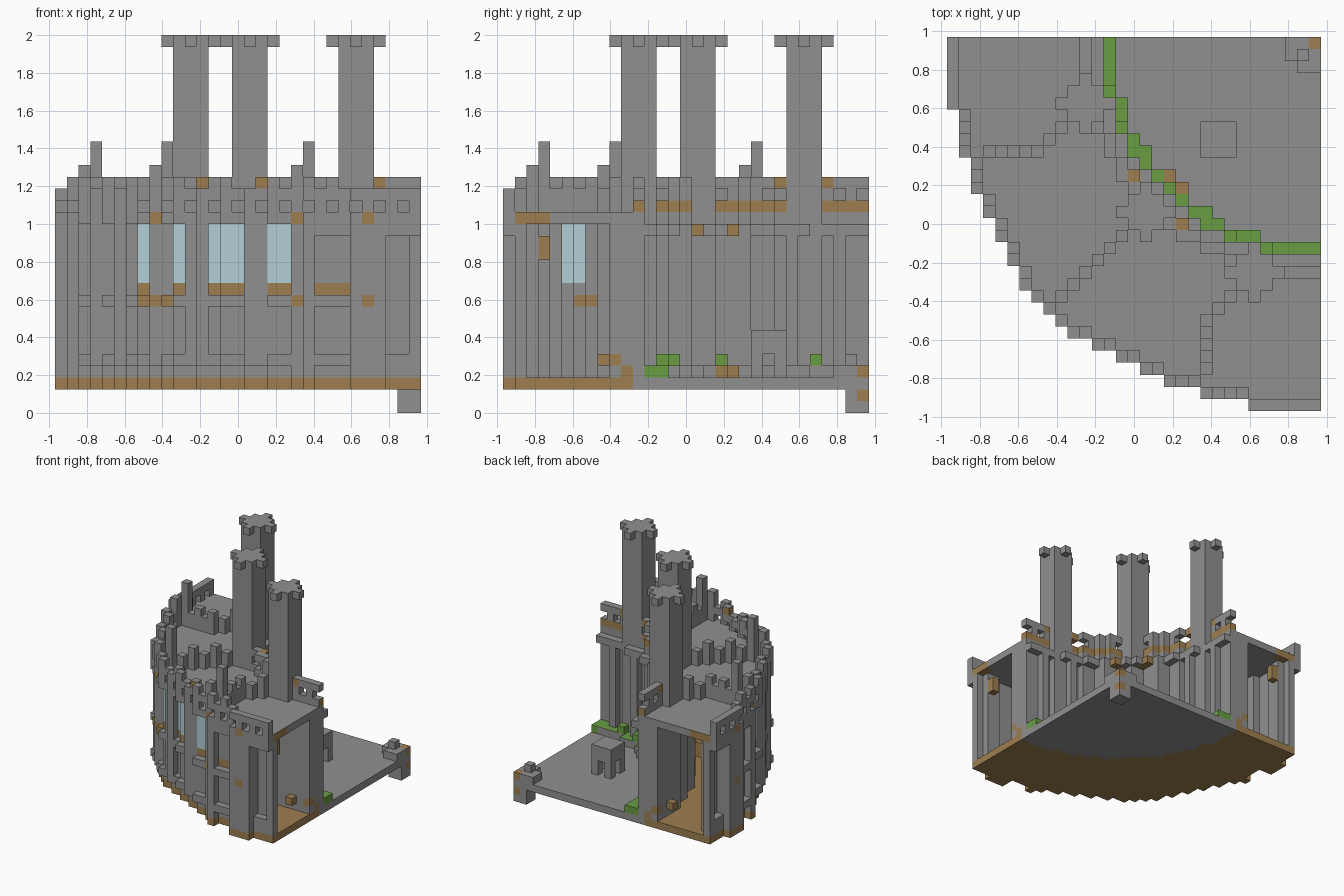
import bpy
import bmesh
import math

cube = bpy.data.objects.get("Cube")
if cube:
    bpy.data.objects.remove(cube, do_unlink=True)

U = 0.0625          # block size
N = 31              # blocks along each side
LAST = N - 1
GREY, BROWN, GREEN, GLASS = range(4)


def make_material(name, rgb):
    mat = bpy.data.materials.new(name)
    mat.use_nodes = True
    mat.diffuse_color = (*rgb, 1)
    mat.node_tree.nodes["Principled BSDF"].inputs["Base Color"].default_value = (*rgb, 1)
    return mat


MATS = [make_material("stone grey", (0.28, 0.28, 0.28)),
        make_material("earth brown", (0.34, 0.21, 0.08)),
        make_material("grass green", (0.14, 0.34, 0.055)),
        make_material("pale glass", (0.45, 0.62, 0.67))]

# First block of each column along the curved outer edge
START = [25, 21, 18, 16, 14, 12, 10, 9, 8, 7, 6, 6, 5, 5, 4, 4, 3, 3, 2, 2, 2, 1, 1, 1, 1] + [0] * 6
blocks = {}         # (i, j, k) -> (part, colour)


def put(part, i, j, k, colour=GREY):
    if 0 <= i < N and 0 <= j < N:
        blocks.setdefault((i, j, k), (part, colour))


def stack(part, i, j, k0, k1, colour=GREY):
    for k in range(k0, k1 + 1):
        put(part, i, j, k, colour)


def inside(i, j):
    return i >= 0 and j >= START[i]


def shell(i, j):
    """1 for the outermost layer, 2 for the layer behind it, 0 further in."""
    if not (inside(i - 1, j) and inside(i, j - 1)):
        return 1
    if not (inside(i - 2, j) and inside(i, j - 2) and inside(i - 1, j - 1)):
        return 2
    return 0


CELLS = [(i, j) for i in range(N) for j in range(N) if inside(i, j)]
WINDOWS = {10, 13, 14, 15, 18, 19}
BAYS = WINDOWS | {9}
NICHES = range(22, 25)
END_BAY = range(28, N)


def mirrored(i, j):
    return {(i, j), (j, i)}


# Towers with a small cross shaped crown
TOWERS = mirrored(25, 11) | {(16, 16)}
for ci, cj in TOWERS:
    for di in (-1, 0, 1):
        for dj in (-1, 0, 1):
            stack("tower", ci + di, cj + dj, 3, 31)
    for d in (-2, 2):
        put("tower_crown", ci + d, cj, 31)
        put("tower_crown", ci, cj + d, 31)

# Stepped turret posts on the outer wall
for i, j in mirrored(21, 3) | {(9, 9)}:
    stack("turret_post", i, j, 17, 22)
    stack("turret_post", i - 1, j - 1, 17, 20)


def divider(a, b, c, d):
    """Crenellated wall across the roof and its mirror image."""
    steps = 2 * max(c - a, d - b)
    for s in range(steps + 1):
        x, y = round(a + (c - a) * s / steps), round(b + (d - b) * s / steps)
        for i, j in mirrored(x, y):
            stack("roof_divider", i, j, 17, 19 if y % 2 else 18)


divider(21, 3, 21, 7)
divider(21, 7, 25, 11)
divider(9, 9, 16, 16)

# Brown patches at the ends of the inner wall, and knobs inside the open ends
for i, j in mirrored(LAST, 10):
    put("inner_wall", i, j, 3, BROWN)
for i, j in mirrored(LAST, 9) | mirrored(28, 8):
    put("inner_wall", i, j, 4, BROWN)

# Inner piers and brackets by the open ends
for a in (28, 29):
    for i, j in mirrored(a, 2):
        stack("end_pier", i, j, 3, 15)
for i, j in mirrored(29, 3):
    stack("end_bracket", i, j, 13, 14, BROWN)

for i, j in CELLS:
    r = math.hypot(LAST - i, LAST - j)
    m, low = max(i, j), min(i, j)
    s = shell(i, j)
    set_back = s == 1 and (m < 20 or m in NICHES or m in END_BAY)

    # Ground: earth under the building, stone in the court, a raised grass ring
    if r < 19.5:
        put("court_floor", i, j, 2)
        if 16.6 <= r < 18.5:
            put("grass_ring", i, j, 3, GREEN)
    elif not set_back:
        put("building_floor", i, j, 2, BROWN)

    # Outer wall: plinth, buttresses, bands and recessed bays
    if s == 1:
        for k in range(3, 16):
            if m in BAYS and (5 <= k <= 8 or k >= 10) or k == 3 and set_back:
                continue
            if m in NICHES and (5 <= k <= 8 or 10 <= k <= 14) or m in END_BAY and k <= 14:
                continue
            put("outer_wall", i, j, k, BROWN if k == 9 and m in (8, 9, 20, 26) else GREY)
    elif s == 2:
        for k in range(3, 16):
            if m in (28, 29) and 5 <= k <= 14:
                continue
            if m in WINDOWS and k >= 11:
                put("window", i, j, k, GLASS)
            elif k == 10 and (m in WINDOWS or m in NICHES):
                put("window_sill", i, j, k, BROWN)
            else:
                put("outer_wall", i, j, k, BROWN if k == 9 and low in (6, 7) else GREY)

    # Roof slab
    if r >= 18.5:
        edge = s == 1 and m in (8, 20, 26) or m == LAST and 1 <= low <= 3
        put("roof", i, j, 16, BROWN if edge else GREY)

    # Outer parapet with square openings
    if s == 1:
        if m % 2 == 0:
            put("outer_parapet", i, j, 17)
        put("outer_parapet", i, j, 18)
        if low > 0 and (i - j) % 2 == 0:
            put("outer_parapet", i, j, 19, BROWN if i == 17 else GREY)

    # Inner wall, its pilasters and ledge
    if 18.5 <= r < 21.5:
        stack("inner_wall", i, j, 3, 15)
    if 17.5 <= r < 18.5:
        put("inner_ledge", i, j, 15, BROWN if low == 16 else GREY)
        if m % 4 == 0:
            stack("pilaster", i, j, 4, 14)

    # Inner parapet: stained base course, alternating posts and a top rail
    if 18.5 <= r < 19.5:
        put("inner_parapet", i, j, 17, BROWN if m >= 18 and m != 25 else GREY)
        if (i - j) % 2 == 0:
            put("inner_parapet", i, j, 18)
        patch = (i, j) in mirrored(15, 19)
        put("parapet_patch" if patch else "inner_parapet", i, j, 19,
            BROWN if patch or m in (23, 27) else GREY)

# Bushes on the grass and bare earth in the court
for i, j in mirrored(26, 13) | mirrored(23, 14) | {(18, 18)}:
    put("bush", i, j, 4, GREEN)
for i, j in mirrored(18, 19):
    blocks[(i, j, 3)] = ("bare_earth", BROWN)

# Stone table on four legs in the court
for i in range(21, 24):
    for j in range(21, 24):
        stack("table", i, j, 5, 6)
        if i != 22 and j != 22:
            stack("table", i, j, 3, 4)

# Corner leg below the court, with a stepped cap and knob above
for k in (1, 3):
    put("corner_leg", LAST, LAST, k, BROWN)
for i in (28, 29, 30):
    for j in (28, 29, 30):
        if i + j > 56:
            put("corner_cap", i, j, 3)
        if min(i, j) > 28:
            stack("corner_leg", i, j, 0, 1)
put("corner_knob", 29, 29, 4)


def face_colour(part, colour, cell, axis, d):
    """Grass and patches show on top only, stains on upright faces only."""
    top, side = axis == 2 and d == 1, axis != 2
    if part == "grass_ring" and side and max(cell[:2]) < LAST:
        return GREY
    if top and part in ("roof", "inner_parapet", "outer_parapet", "inner_ledge"):
        return GREY
    if part == "inner_parapet" and side and d == 0 and cell[2] == 17:
        return GREY
    if side and (part == "parapet_patch" or part == "window_sill" and d == 1):
        return GREY
    return colour


# Turn every part into one mesh of exposed block faces
AXES = [(a, d) for a in range(3) for d in (0, 1)]
for part in sorted({p for p, _ in blocks.values()}):
    bm = bmesh.new()
    verts = {}

    def corner(p):
        if p not in verts:
            verts[p] = bm.verts.new(((p[0] - N / 2) * U, (p[1] - N / 2) * U, p[2] * U))
        return verts[p]

    for cell, (name, colour) in blocks.items():
        if name != part:
            continue
        for axis, d in AXES:
            near = list(cell)
            near[axis] += 2 * d - 1
            if tuple(near) in blocks:
                continue
            loop = []
            for u, v in ((0, 0), (1, 0), (1, 1), (0, 1)):
                p = list(cell)
                p[axis] += d
                p[(axis + 1) % 3] += u
                p[(axis + 2) % 3] += v
                loop.append(corner(tuple(p)))
            face = bm.faces.new(loop if d else loop[::-1])
            face.material_index = face_colour(part, colour, cell, axis, d)
    mesh = bpy.data.meshes.new(part)
    bm.to_mesh(mesh)
    bm.free()
    for mat in MATS:
        mesh.materials.append(mat)
    bpy.context.scene.collection.objects.link(bpy.data.objects.new(part, mesh))
